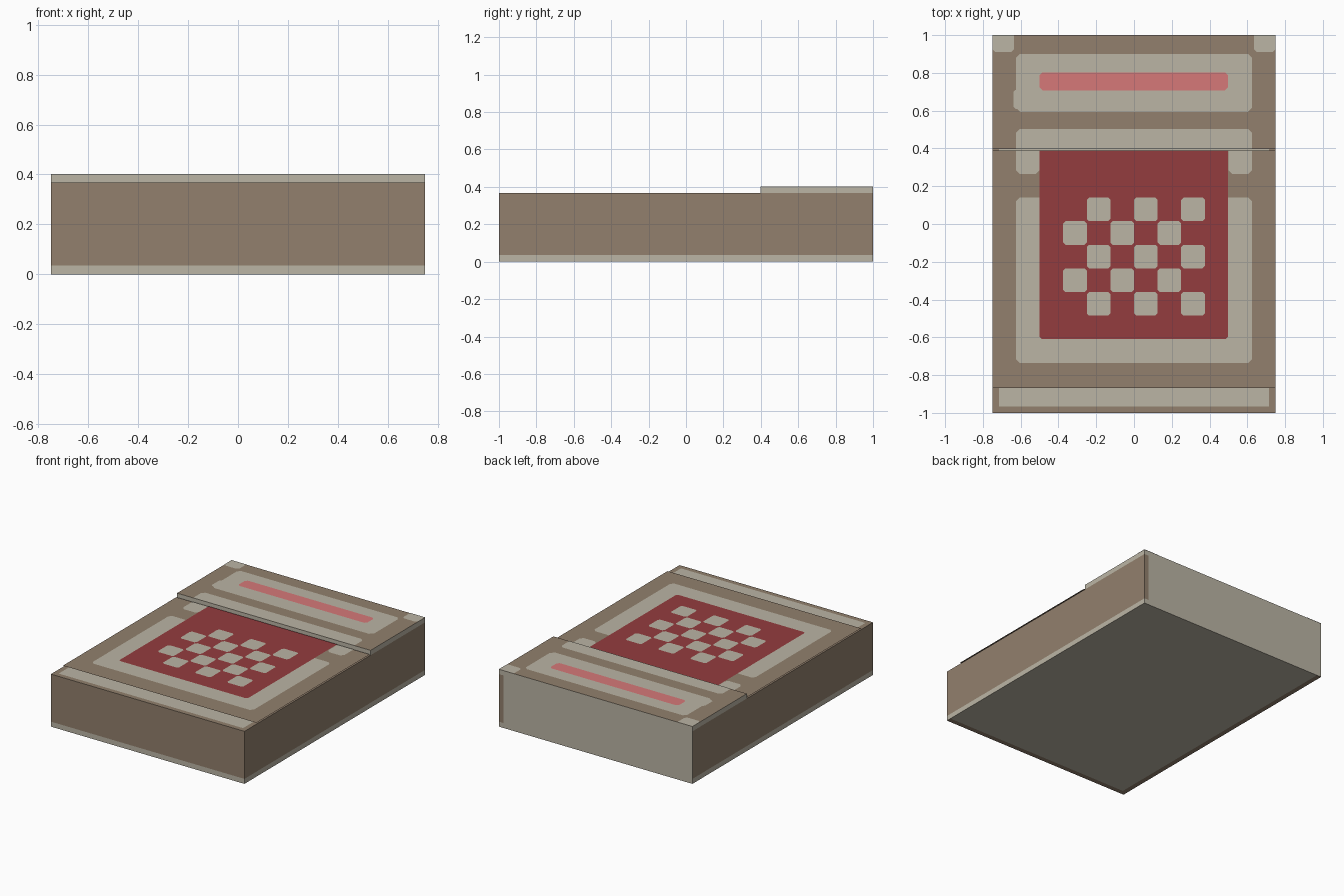
import bpy
import bmesh

if "Cube" in bpy.data.objects:
    bpy.data.objects.remove(bpy.data.objects["Cube"], do_unlink=True)


def material(name, rgb):
    linear = [((c / 255 + 0.055) / 1.055) ** 2.4 for c in rgb] + [1]
    mat = bpy.data.materials.new(name)
    mat.use_nodes = True
    mat.diffuse_color = linear
    shader = mat.node_tree.nodes["Principled BSDF"]
    shader.inputs["Base Color"].default_value = linear
    shader.inputs["Roughness"].default_value = 0.9
    return mat


BROWN = material("brown", (146, 128, 109))
PALE = material("pale grey", (187, 181, 165))
RED = material("dark red", (148, 60, 62))
PINK = material("pink", (214, 121, 121))


def finish(name, bm, mats):
    mesh = bpy.data.meshes.new(name)
    bm.to_mesh(mesh)
    bm.free()
    for mat in mats:
        mesh.materials.append(mat)
    obj = bpy.data.objects.new(name, mesh)
    bpy.context.collection.objects.link(obj)
    return obj


def box(name, lo, hi, cuts, rule):
    """Box sliced at (axis, position) cuts; rule(centre, normal) is True for pale faces."""
    bm = bmesh.new()
    bmesh.ops.create_cube(bm, size=1)
    for v in bm.verts:
        v.co = [a + (c + 0.5) * (b - a) for c, a, b in zip(v.co, lo, hi)]
    for axis, pos in cuts:
        point, normal = [0, 0, 0], [0, 0, 0]
        point[axis], normal[axis] = pos, 1
        bmesh.ops.bisect_plane(bm, geom=bm.verts[:] + bm.edges[:] + bm.faces[:],
                               plane_co=point, plane_no=normal)
    bm.normal_update()
    for f in bm.faces:
        f.material_index = int(rule(f.calc_center_median(), f.normal))
    return finish(name, bm, [BROWN, PALE])


def panels(name, rects, z, mat, low=0.0, high=0.0):
    """Flat rectangles (x0, x1, y0, y1) with clipped lower and upper corners."""
    bm = bmesh.new()
    for x0, x1, y0, y1 in rects:
        pts = []
        for x, y, sx, sy, c in ((x0, y0, 1, 1, low), (x1, y0, -1, 1, low),
                                (x1, y1, -1, -1, high), (x0, y1, 1, -1, high)):
            pair = [(x, y + sy * c), (x + sx * c, y)]
            if sx * sy < 0:
                pair.reverse()
            pts += pair if c else [(x, y)]
        bm.faces.new([bm.verts.new((x, y, z)) for x, y in pts])
    return finish(name, bm, [mat])


W, L = 0.75, 1.0
TOP, SHEET, SLAB = 0.368, 0.377, 0.402
RIM, BASE = 0.035, 0.035
STEP = 0.0015


# Mattress body: pale base strip, back, and inset areas on top and underside
def body_rule(c, n):
    if n.z > 0.5:
        return abs(c.x) < W - RIM and c.y > RIM - L
    if n.z < -0.5:
        return c.x > RIM - W and c.y > RIM - L
    if n.y > 0.5:
        return c.x < W - RIM or c.z < BASE
    return c.z < BASE


box("mattress", (-W, -L, 0), (W, L, TOP),
    [(0, RIM - W), (0, W - RIM), (1, RIM - L), (2, BASE)], body_rule)

# Raised head section: brown top, pale edges
box("head_section", (-W, 0.397, TOP), (W, L, SLAB), [], lambda c, n: n.z < 0.5)

# Thin blanket floating just over the mattress
FOLD = 0.388
panels("blanket", [(-W, W, -0.867, FOLD)], SHEET, BROWN)

# Blanket decoration
panels("blanket_frame", [(-0.625, 0.625, -0.735, 0.14)], SHEET + STEP, PALE, 0.02, 0.02)
panels("blanket_side_tabs", [(-0.625, -0.5, 0.265, FOLD), (0.5, 0.625, 0.265, FOLD)],
       SHEET + STEP, PALE, 0.02)
panels("blanket_red_field", [(-0.5, 0.497, -0.608, FOLD)], SHEET + 2 * STEP, RED, 0.01)
CELL = 0.125
checks = []
for row in range(5):
    for col in range((row + 1) % 2, 6, 2):
        x, y = -0.375 + col * CELL, 0.015 - row * CELL
        checks.append((x, x + CELL, y, y + CELL))
panels("blanket_checks", checks, SHEET + 3 * STEP, PALE, 0.012, 0.012)

# Head section decoration
panels("head_front_band", [(-0.625, 0.625, 0.397, 0.503)], SLAB + STEP, PALE, 0, 0.02)
panels("pillow_panel", [(-0.625, 0.625, 0.592, 0.9)], SLAB + STEP, PALE, 0.025, 0.02)
panels("pillow_panel_tab", [(-0.638, -0.6, 0.61, 0.71)], SLAB + STEP, PALE, 0.01, 0.01)
panels("pillow_stripe", [(-0.5, 0.497, 0.708, 0.803)], SLAB + 2 * STEP, PINK, 0.015, 0.015)
panels("head_corner_patches", [(-W, -0.635, 0.91, L), (0.635, W, 0.91, L)],
       SLAB + STEP, PALE, 0.015)
